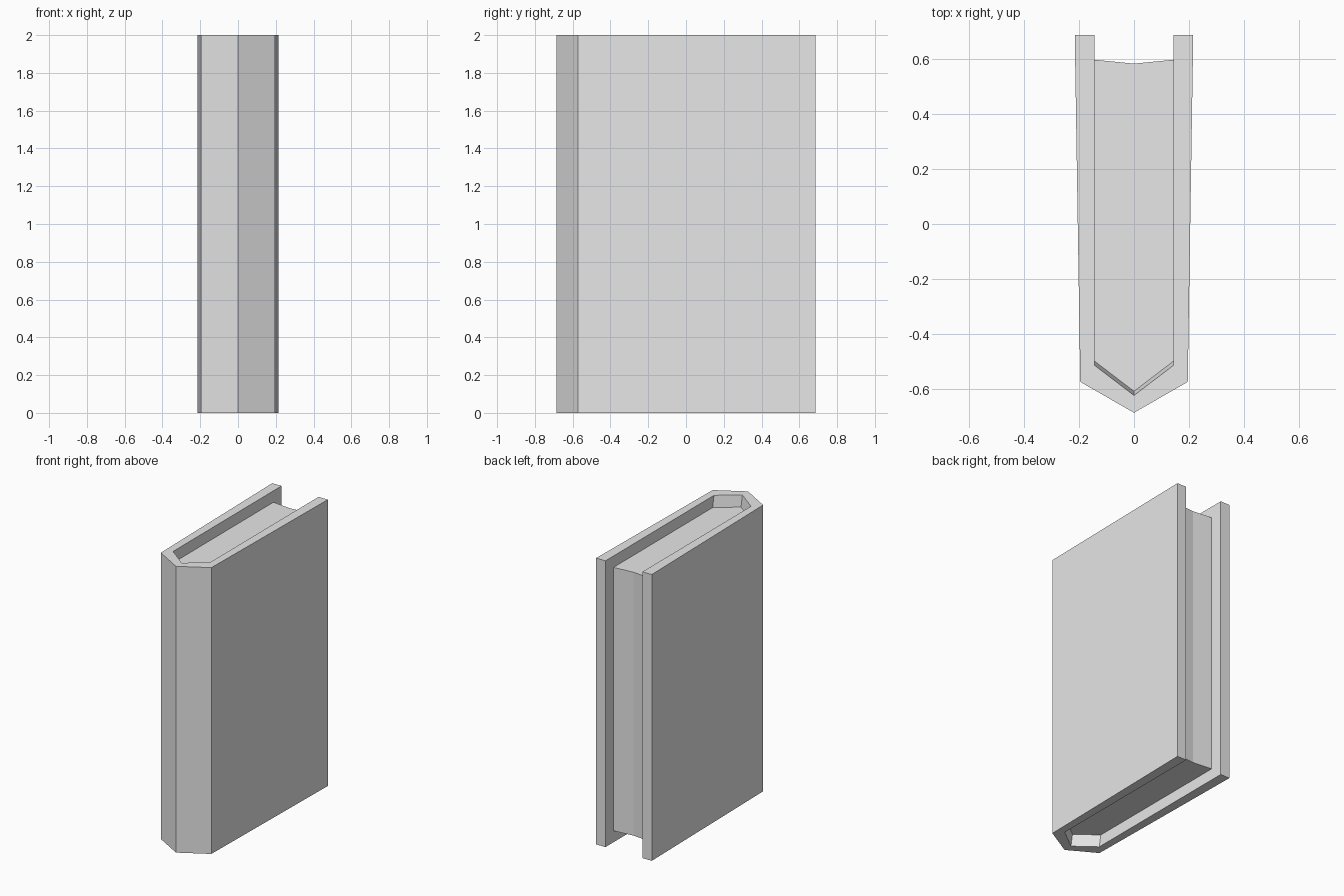
import bpy
import bmesh

cube = bpy.data.objects.get("Cube")
if cube:
    bpy.data.objects.remove(cube, do_unlink=True)

grey = bpy.data.materials.new("plain grey")
grey.use_nodes = True
grey.diffuse_color = (0.8, 0.8, 0.8, 1)
grey.node_tree.nodes["Principled BSDF"].inputs["Base Color"].default_value = (0.8, 0.8, 0.8, 1)

HEIGHT = 2.0
RECESS = 0.08     # pages sit this far inside the cover ends
SLOPE = 0.015     # inner spine leans in toward the pages
INNER = 0.143     # half thickness of the page block


def mirrored(half):
    """Close a half profile, listed from the centre line to the centre line."""
    return half + [(-x, y) for x, y in reversed(half) if x > 0]


def loft(name, layers):
    """Bridge stacked (height, profile) rings and cap both ends."""
    bm = bmesh.new()
    rings = [[bm.verts.new((x, y, z)) for x, y in profile] for z, profile in layers]
    for low, high in zip(rings, rings[1:]):
        for i in range(len(low)):
            j = (i + 1) % len(low)
            bm.faces.new((low[i], low[j], high[j], high[i]))
    bm.faces.new(rings[0][::-1])
    bm.faces.new(rings[-1])
    bmesh.ops.recalc_face_normals(bm, faces=bm.faces)
    mesh = bpy.data.meshes.new(name)
    bm.to_mesh(mesh)
    bm.free()
    mesh.materials.append(grey)
    obj = bpy.data.objects.new(name, mesh)
    bpy.context.collection.objects.link(obj)
    return obj


def cover_profile(shift):
    """Boards and pointed spine, with the inner spine moved by shift."""
    return mirrored([(0, -0.685), (0.195, -0.573), (0.215, 0.685), (INNER, 0.685),
                     (INNER, -0.513 + shift), (0, -0.622 + shift)])


# Cover: two boards joined by an angular spine
rim, deep = cover_profile(0), cover_profile(SLOPE)
loft("book_cover", [(0, rim), (RECESS, deep), (HEIGHT - RECESS, deep), (HEIGHT, rim)])

# Page block with a shallow hollow along its open edge
pages = mirrored([(0, -0.622 + SLOPE), (INNER, -0.513 + SLOPE), (INNER, 0.596), (0, 0.582)])
loft("page_block", [(RECESS, pages), (HEIGHT - RECESS, pages)])
